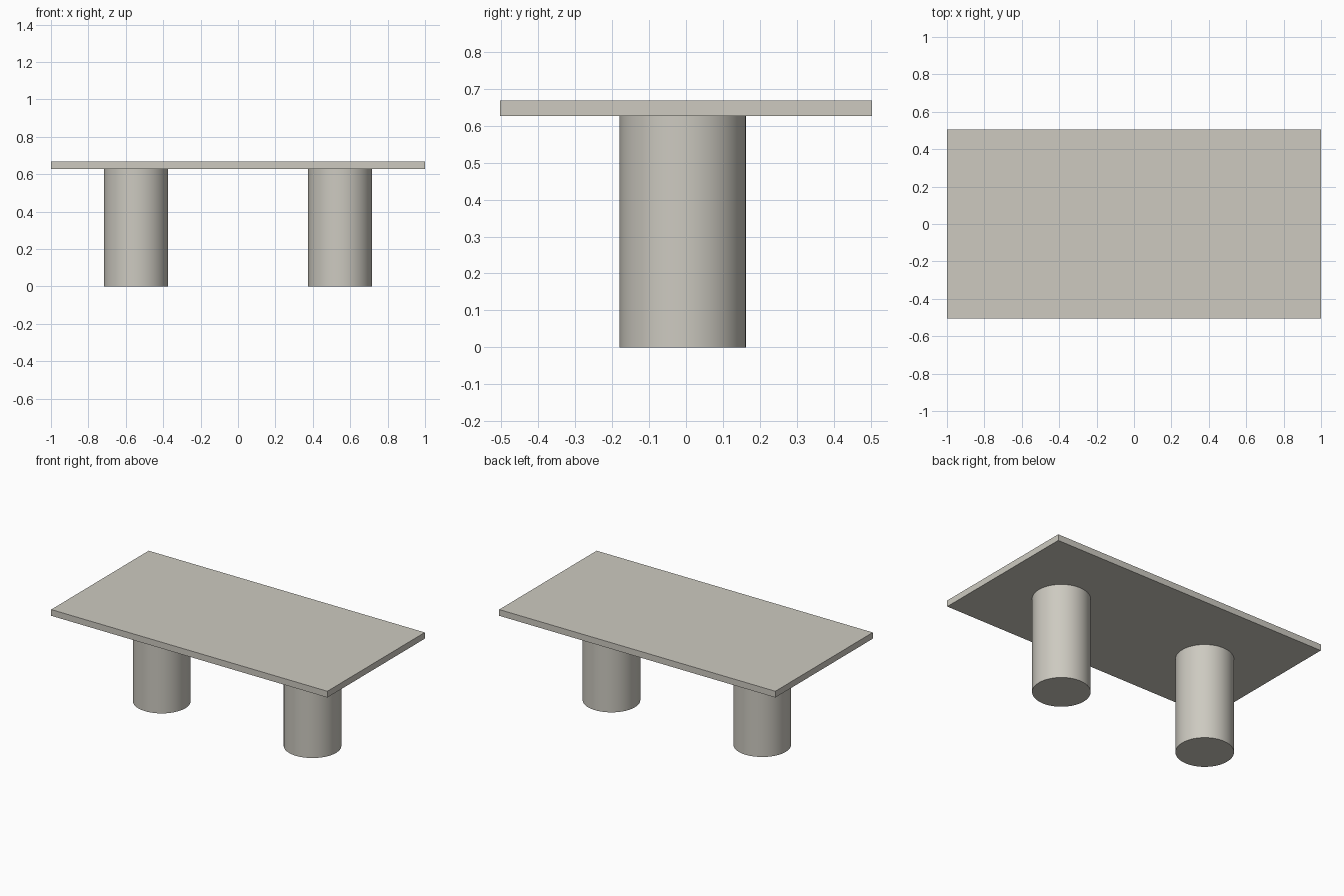
import bpy
import math

if "Cube" in bpy.data.objects:
    bpy.data.objects.remove(bpy.data.objects["Cube"])

# One warm stone grey for the whole table
stone = bpy.data.materials.new("warm_stone_grey")
stone.diffuse_color = (0.61, 0.59, 0.53, 1.0)
stone.use_nodes = True
stone.node_tree.nodes["Principled BSDF"].inputs["Base Color"].default_value = stone.diffuse_color

TOP_Z, UNDER_Z = 0.668, 0.627
LEG_RADIUS, LEG_X, LEG_Y = 0.171, 0.546, -0.009

# Rectangular slab top
bpy.ops.mesh.primitive_cube_add(size=1, location=(0, 0, (TOP_Z + UNDER_Z) / 2))
top = bpy.context.object
top.name = "table_top"
top.scale = (2.0, 1.008, TOP_Z - UNDER_Z)
bpy.ops.object.transform_apply(location=False, rotation=False, scale=True)
top.data.materials.append(stone)

# Two round column legs
for name, side in (("left_leg", -1), ("right_leg", 1)):
    bpy.ops.mesh.primitive_cylinder_add(
        vertices=64, radius=LEG_RADIUS, depth=UNDER_Z,
        location=(side * LEG_X, LEG_Y, UNDER_Z / 2))
    leg = bpy.context.object
    leg.name = name
    leg.data.materials.append(stone)
    bpy.ops.object.shade_smooth_by_angle(angle=math.radians(30))
